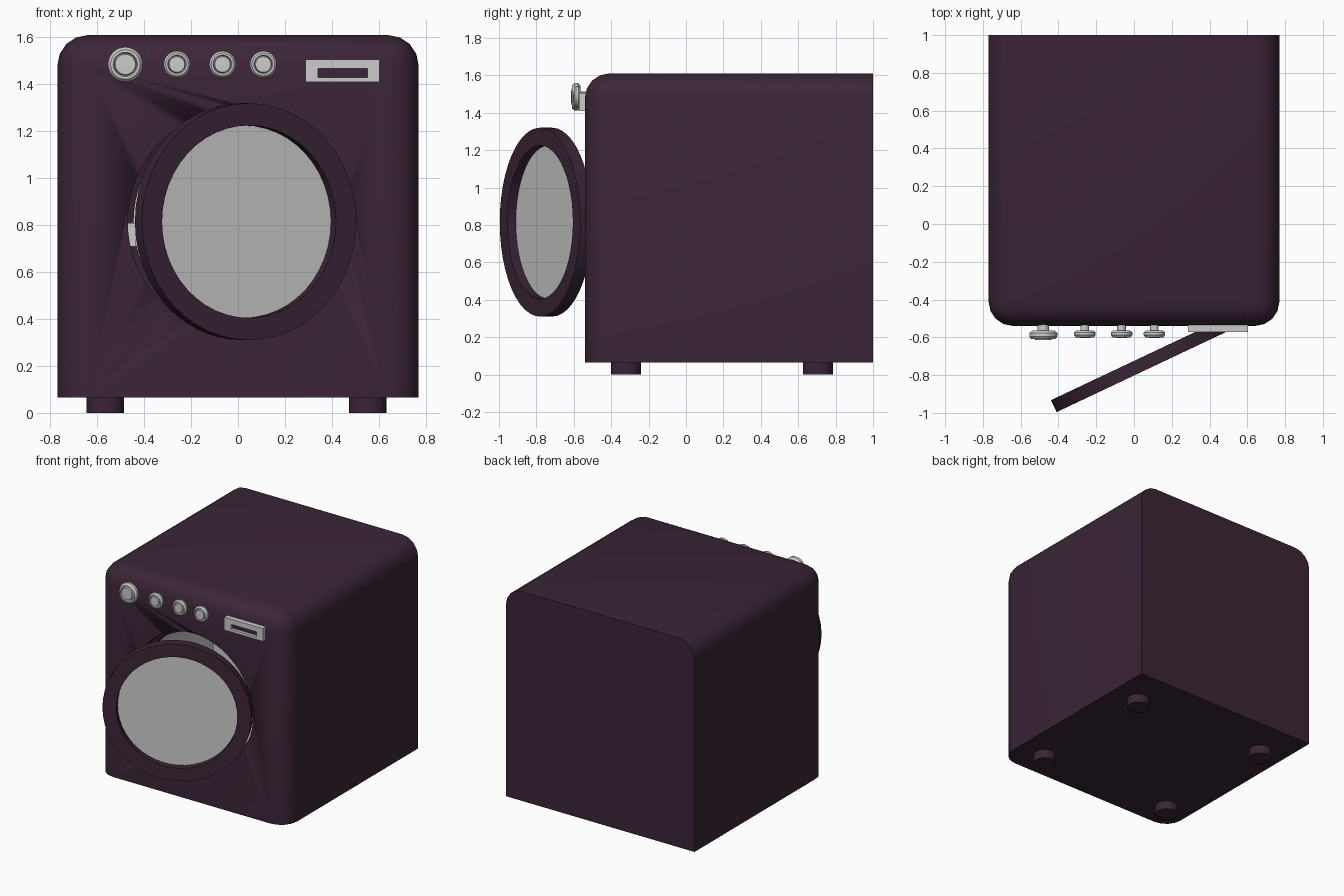
import bpy, bmesh, math
from mathutils import Matrix, Vector

if "Cube" in bpy.data.objects:
    bpy.data.objects.remove(bpy.data.objects["Cube"], do_unlink=True)


def make_material(name, colour):
    mat = bpy.data.materials.new(name)
    mat.use_nodes = True
    mat.diffuse_color = colour
    mat.node_tree.nodes["Principled BSDF"].inputs["Base Color"].default_value = colour
    return mat


PLUM = make_material("dark plum", (0.043, 0.018, 0.038, 1))
GREY = make_material("light grey", (0.6, 0.6, 0.6, 1))
FRONT = -0.54          # front plane of the cabinet
PORT = (0.015, 0.815)  # centre of the door opening, x and z


def finish(name, bm, mat, angle=30):
    bmesh.ops.recalc_face_normals(bm, faces=bm.faces)
    mesh = bpy.data.meshes.new(name)
    bm.to_mesh(mesh)
    bm.free()
    mesh.materials.append(mat)
    mesh.shade_smooth()
    mesh.set_sharp_from_angle(angle=math.radians(angle))
    obj = bpy.data.objects.new(name, mesh)
    bpy.context.collection.objects.link(obj)
    return obj


def add_box(bm, low, high):
    low, high = Vector(low), Vector(high)
    place = Matrix.Translation((low + high) / 2) @ Matrix.Diagonal((*(high - low), 1))
    return bmesh.ops.create_cube(bm, size=1, matrix=place)


def lathe(name, profile, mat, location, sides=48, closed=False, turn=0):
    """Spin (radius, depth) points around the front-to-back axis."""
    bm = bmesh.new()
    verts = [bm.verts.new((r, d, 0)) for r, d in profile]
    edges = [bm.edges.new(pair) for pair in zip(verts, verts[1:])]
    if closed:
        edges.append(bm.edges.new((verts[-1], verts[0])))
    bmesh.ops.spin(bm, geom=verts + edges, axis=(0, 1, 0), cent=(0, 0, 0),
                   angle=math.tau, steps=sides)
    bmesh.ops.remove_doubles(bm, verts=bm.verts, dist=0.0001)
    obj = finish(name, bm, mat)
    obj.location = location
    obj.rotation_euler.z = turn
    return obj


# Cabinet: round the top and front edges, keep the back and base square
bm = bmesh.new()
add_box(bm, (-0.77, FRONT, 0.065), (0.77, 1, 1.61))
rounded = []
for edge in bm.edges:
    mid = (edge.verts[0].co + edge.verts[1].co) / 2
    if mid.y < 0.99 and mid.z > 0.1 and (mid.y < -0.5 or mid.z > 1.5):
        rounded.append(edge)
bmesh.ops.bevel(bm, geom=rounded, offset=0.13, segments=4, profile=0.5,
                affect='EDGES')
cabinet = finish("cabinet", bm, PLUM)

# Round opening cut into the cabinet
cutter = lathe("opening_cutter", [(0, -0.7), (0.485, -0.7), (0.485, 0.4), (0, 0.4)],
               PLUM, (PORT[0], 0, PORT[1]), sides=64)
cutter.hide_render = True
cutter.hide_viewport = True
cutter.display_type = 'WIRE'
cut = cabinet.modifiers.new("opening", 'BOOLEAN')
cut.operation = 'DIFFERENCE'
cut.solver = 'EXACT'
cut.object = cutter

# Seal and drum inside the opening
lathe("door_seal", [(0.485, -0.49), (0.46, -0.48), (0.46, -0.42), (0.485, -0.42)],
      PLUM, (PORT[0], 0, PORT[1]), sides=64, closed=True)
lathe("drum", [(0.484, -0.42), (0.462, -0.42), (0.462, 0.34), (0, 0.34),
               (0, 0.38), (0.484, 0.38)],
      GREY, (PORT[0], 0, PORT[1]), sides=64, closed=True)

# Latch plate on the side of the opening
bm = bmesh.new()
add_box(bm, (-0.475, -0.52, 0.71), (-0.435, -0.48, 0.81))
finish("latch", bm, GREY)

# Door standing ajar, with its window
hinge_angle = math.radians(25.3)
door_spot = (0.047, -0.78, 0.815)
lathe("door_ring", [(0.41, 0), (0.505, 0), (0.505, 0.07), (0.41, 0.07)],
      PLUM, door_spot, closed=True, turn=hinge_angle)
lathe("door_window", [(0, 0.05), (0.412, 0.05), (0.412, 0.06), (0, 0.06)],
      GREY, door_spot, turn=hinge_angle)

# Control knobs: stem, rounded rim and raised cap
for i, (x, r) in enumerate([(-0.48, 0.074), (-0.26, 0.057), (-0.066, 0.057), (0.108, 0.057)]):
    s = r / 0.074
    profile = [(0.4 * r, 0.01), (0.4 * r, -0.025), (0.8 * r, -0.025),
               (r, -0.025 - 0.012 * s), (r, -0.025 - 0.03 * s),
               (0.85 * r, -0.025 - 0.045 * s), (0.7 * r, -0.025 - 0.045 * s),
               (0.64 * r, -0.025 - 0.036 * s), (0.58 * r, -0.025 - 0.048 * s),
               (0, -0.025 - 0.05 * s)]
    lathe(f"knob_{i + 1}", profile, GREY, (x, FRONT, 1.485), sides=32)

# Display frame around a recessed slot
bm = bmesh.new()
for x0, x1, z0, z1 in [(0.287, 0.342, 1.41, 1.505), (0.552, 0.603, 1.41, 1.505),
                       (0.342, 0.552, 1.41, 1.43), (0.342, 0.552, 1.467, 1.505)]:
    add_box(bm, (x0, -0.572, z0), (x1, -0.5, z1))
finish("display_frame", bm, GREY)
bm = bmesh.new()
add_box(bm, (0.34, -0.55, 1.428), (0.554, -0.545, 1.469))
finish("display_slot", bm, PLUM)

# Feet
for side, x in (("right", -0.566), ("left", 0.552)):
    for end, y in (("front", -0.32), ("back", 0.705)):
        bm = bmesh.new()
        bmesh.ops.create_cone(bm, cap_ends=True, segments=32, radius1=0.08,
                              radius2=0.08, depth=0.08,
                              matrix=Matrix.Translation((x, y, 0.04)))
        finish(f"foot_{end}_{side}", bm, PLUM)
